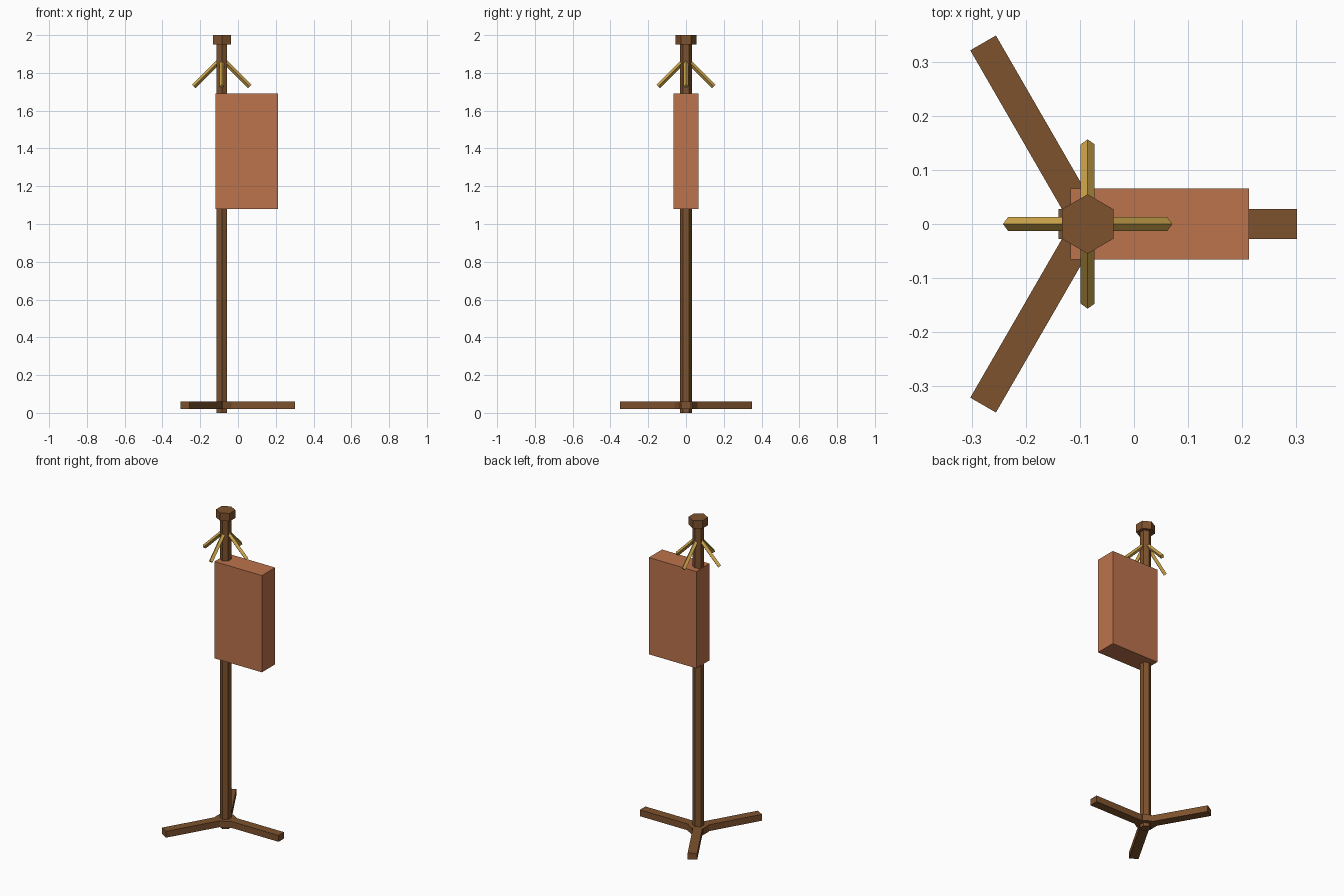
import bpy, math
from mathutils import Matrix, Vector

if "Cube" in bpy.data.objects:
    bpy.data.objects.remove(bpy.data.objects["Cube"])

POLE_X = -0.086


def srgb(r, g, b):
    lin = [((c / 255 + 0.055) / 1.055) ** 2.4 for c in (r, g, b)]
    return (*lin, 1.0)


def material(name, rgb):
    m = bpy.data.materials.new(name)
    m.diffuse_color = srgb(*rgb)
    m.use_nodes = True
    m.node_tree.nodes["Principled BSDF"].inputs["Base Color"].default_value = m.diffuse_color
    return m


wood = material("brown wood", (126, 82, 46))
clay = material("terracotta", (188, 115, 76))
brass = material("brass", (206, 166, 76))


def finish(name, mat):
    ob = bpy.context.object
    ob.name = name
    ob.data.materials.append(mat)
    return ob


def box(name, lo, hi, mat):
    lo, hi = Vector(lo), Vector(hi)
    bpy.ops.mesh.primitive_cube_add(size=1)
    ob = finish(name, mat)
    size = hi - lo
    ob.data.transform(Matrix.Translation((lo + hi) / 2) @ Matrix.Diagonal((*size, 1)))
    return ob


def prism(name, sides, radius, z0, z1, mat):
    # first corner points along +y
    bpy.ops.mesh.primitive_cylinder_add(vertices=sides, radius=radius, depth=z1 - z0)
    ob = finish(name, mat)
    ob.data.transform(Matrix.Translation((0, 0, (z0 + z1) / 2)))
    return ob


# Hexagonal pole and cap
for name, r, z0, z1 in (("pole", 0.033, 0.0, 1.95), ("pole_cap", 0.055, 1.95, 2.0)):
    prism(name, 6, r, z0, z1, wood).location.x = POLE_X

# Three flat feet spreading from the pole
for i in range(3):
    foot = box(f"foot_{i + 1}", (-0.054, -0.0275, 0.021), (0.388, 0.0275, 0.061), wood)
    foot.location.x = POLE_X
    foot.rotation_euler.z = math.radians(120 * i)

# Hanging block
box("hanging_block", (-0.118, -0.066, 1.08), (0.213, 0.066, 1.69), clay)

# Four square pegs sloping down and outward
for i in range(4):
    peg = prism(f"peg_{i + 1}", 4, 0.013, 0.0, 0.209, brass)
    peg.data.transform(Matrix.Rotation(math.radians(135), 4, 'Y'))
    peg.location = (POLE_X, 0, 1.876)
    peg.rotation_euler.z = math.radians(90 * i)
